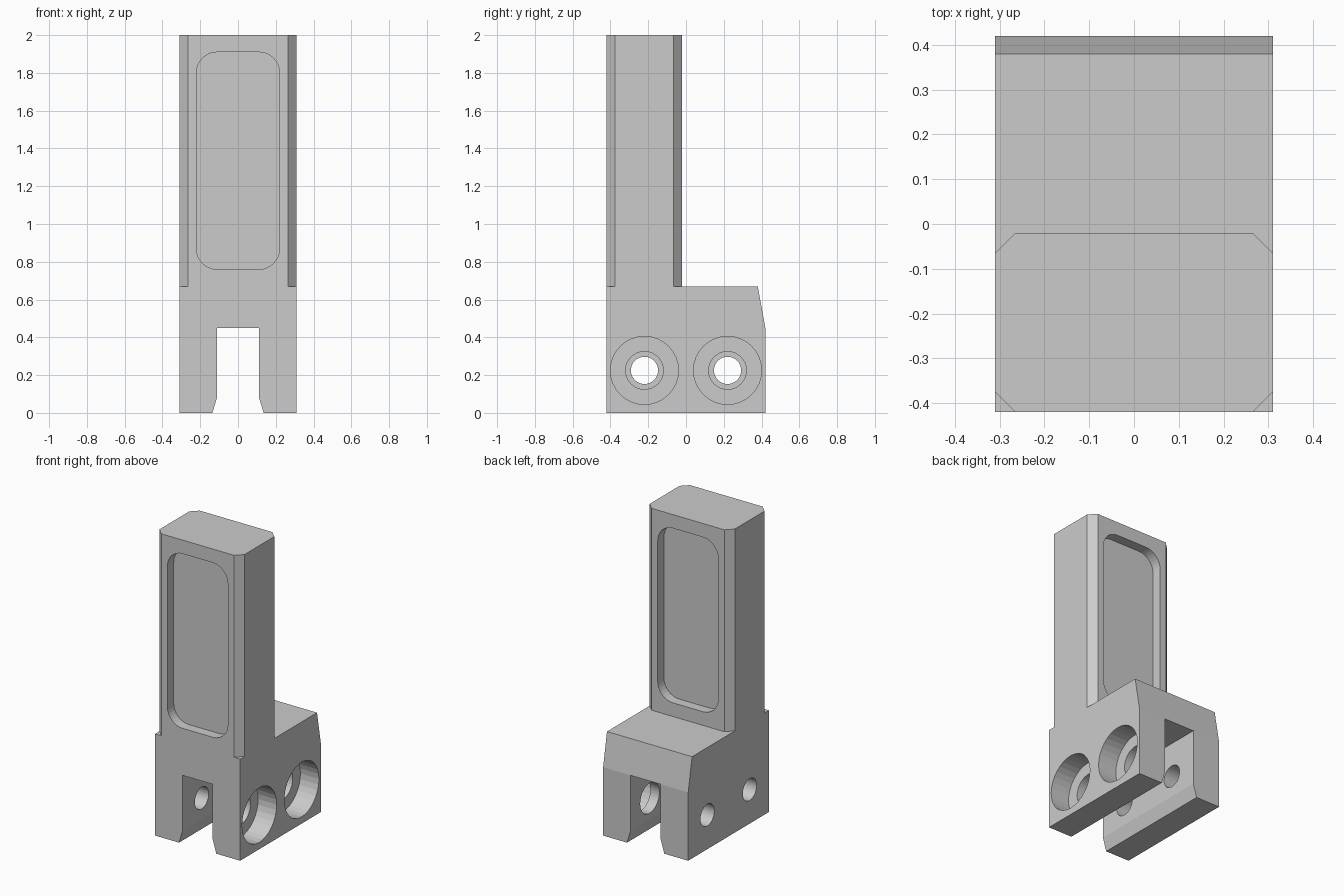
import bpy, bmesh
from math import cos, sin, pi

if "Cube" in bpy.data.objects:
    bpy.data.objects.remove(bpy.data.objects["Cube"])


def prism(name, pts, axis, lo, hi):
    """Extrude a 2D outline along an axis: x -> (y,z), y -> (x,z), z -> (x,y)."""
    place = {'x': lambda a, b, t: (t, a, b),
             'y': lambda a, b, t: (a, t, b),
             'z': lambda a, b, t: (a, b, t)}[axis]
    bm = bmesh.new()
    bottom = [bm.verts.new(place(a, b, lo)) for a, b in pts]
    top = [bm.verts.new(place(a, b, hi)) for a, b in pts]
    bm.faces.new(bottom)
    bm.faces.new(top)
    n = len(pts)
    for i in range(n):
        j = (i + 1) % n
        bm.faces.new((bottom[i], bottom[j], top[j], top[i]))
    bmesh.ops.recalc_face_normals(bm, faces=bm.faces)
    mesh = bpy.data.meshes.new(name)
    bm.to_mesh(mesh)
    bm.free()
    obj = bpy.data.objects.new(name, mesh)
    bpy.context.collection.objects.link(obj)
    return obj


def circle(a, b, r, n=32):
    return [(a + r * cos(2 * pi * i / n), b + r * sin(2 * pi * i / n)) for i in range(n)]


def rounded_rect(x0, x1, z0, z1, r, seg=8):
    corners = [(x1 - r, z1 - r), (x0 + r, z1 - r), (x0 + r, z0 + r), (x1 - r, z0 + r)]
    return [(cx + r * cos((q + i / seg) * pi / 2), cz + r * sin((q + i / seg) * pi / 2))
            for q, (cx, cz) in enumerate(corners) for i in range(seg + 1)]


def combine(target, other, operation):
    other.hide_render = True
    mod = target.modifiers.new(operation.lower(), 'BOOLEAN')
    mod.operation, mod.solver, mod.object = operation, 'EXACT', other
    bpy.context.view_layer.objects.active = target
    bpy.ops.object.modifier_apply(modifier=mod.name)
    bpy.data.objects.remove(other)


W, D, SHELF, BACK = 0.31, 0.42, 0.67, -0.02

# Clamp base with sloped upper back edge
bracket = prism("clamp_bracket",
                [(-D, 0), (D, 0), (D, 0.45), (0.38, SHELF), (-D, SHELF)], 'x', -W, W)

# Upright post with chamfered vertical edges
c = 0.045
post = prism("post", [(-W, -D + c), (-W + c, -D), (W - c, -D), (W, -D + c),
                      (W, BACK - c), (W - c, BACK), (-W + c, BACK), (-W, BACK - c)],
             'z', SHELF, 2)
combine(bracket, post, 'UNION')

# Shallow rounded pockets on the front and back of the post
depth = 0.065
outline = rounded_rect(-0.22, 0.22, 0.76, 1.91, 0.11)
for lo, hi in ((-D - 0.1, -D + depth), (BACK - depth, BACK + 0.1)):
    combine(bracket, prism("pocket_cutter", outline, 'y', lo, hi), 'DIFFERENCE')

# Slot with flared mouth
slot = [(-0.166, -0.1), (0.166, -0.1), (0.11, 0.085), (0.11, 0.45), (-0.11, 0.45), (-0.11, 0.085)]
combine(bracket, prism("slot_cutter", slot, 'y', -0.6, 0.6), 'DIFFERENCE')

# Bolt holes: counterbore and clearance on the right leg, narrow hole on the left
for y in (-0.22, 0.22):
    for r, lo, hi in ((0.18, W - 0.135, 0.4), (0.10, 0.0, 0.25), (0.072, -0.4, 0.05)):
        combine(bracket, prism("bolt_cutter", circle(y, 0.225, r), 'x', lo, hi), 'DIFFERENCE')
